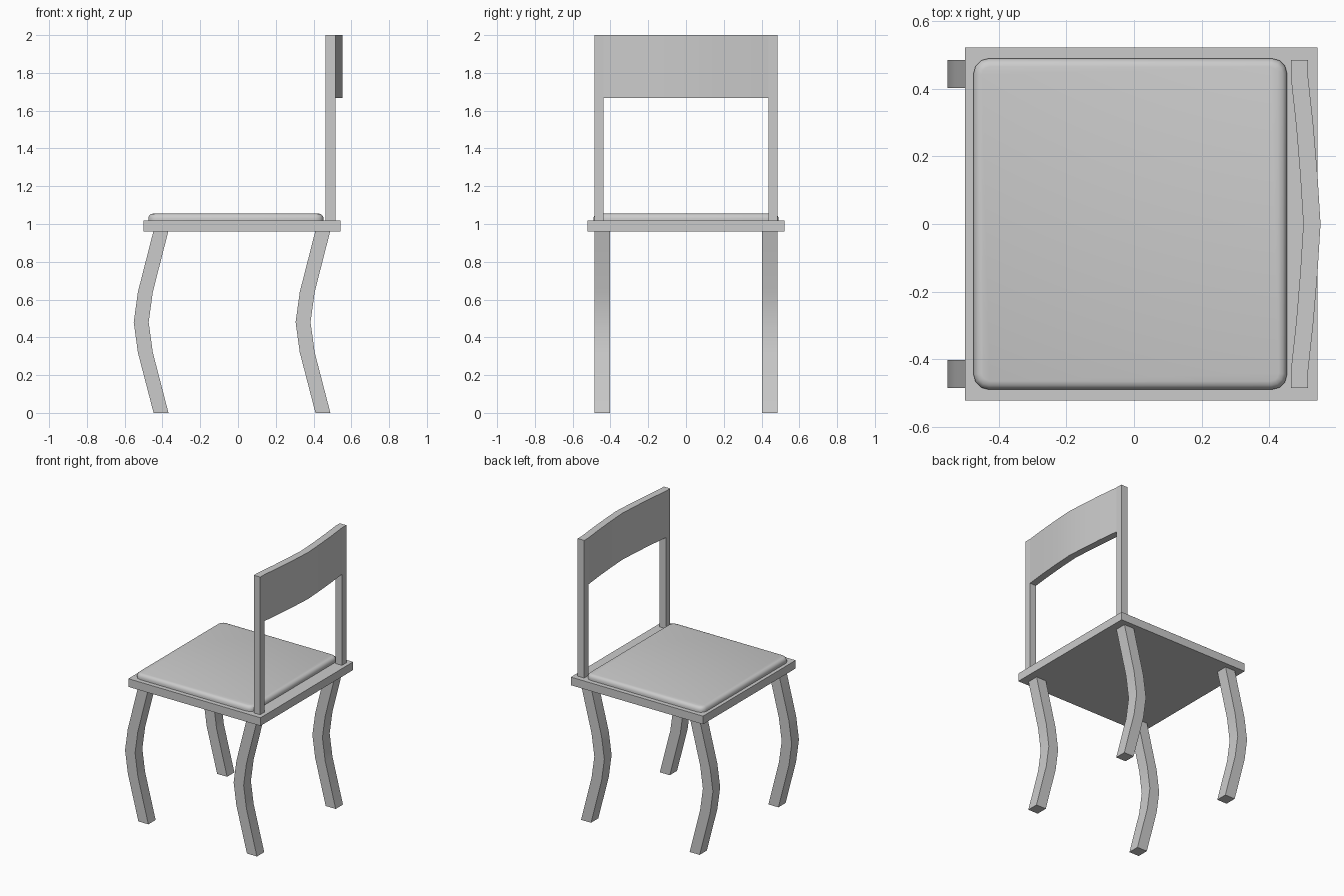
import bpy, bmesh, math

if "Cube" in bpy.data.objects:
    bpy.data.objects.remove(bpy.data.objects["Cube"])


def finish(name, bm, smooth=None):
    bmesh.ops.recalc_face_normals(bm, faces=bm.faces)
    mesh = bpy.data.meshes.new(name)
    bm.to_mesh(mesh)
    bm.free()
    obj = bpy.data.objects.new(name, mesh)
    bpy.context.collection.objects.link(obj)
    if smooth:
        bpy.ops.object.select_all(action='DESELECT')
        obj.select_set(True)
        bpy.context.view_layer.objects.active = obj
        bpy.ops.object.shade_smooth_by_angle(angle=math.radians(smooth))
    return obj


def box_bm(lo, hi):
    bm = bmesh.new()
    bmesh.ops.create_cube(bm, size=1)
    for v in bm.verts:
        for i in range(3):
            v.co[i] = lo[i] if v.co[i] < 0 else hi[i]
    return bm


def sweep(name, rings, smooth):
    """Skin a list of four-cornered rings into a closed bar."""
    bm = bmesh.new()
    rows = [[bm.verts.new(p) for p in ring] for ring in rings]
    for a, b in zip(rows, rows[1:]):
        for i in range(4):
            j = (i + 1) % 4
            bm.faces.new((a[i], a[j], b[j], b[i]))
    bm.faces.new(rows[0])
    bm.faces.new(rows[-1])
    return finish(name, bm, smooth)


# Curved legs: one bowed profile repeated at four corners
profile = [(-0.447, 0), (-0.53, 0.32), (-0.552, 0.48), (-0.53, 0.64), (-0.447, 0.965)]
for row, dx in (("front", 0), ("rear", 0.857)):
    for side, y in (("right", -0.485), ("left", 0.403)):
        rings = [[(x + dx, y, z), (x + dx + 0.079, y, z),
                  (x + dx + 0.079, y + 0.082, z), (x + dx, y + 0.082, z)]
                 for x, z in profile]
        sweep(f"{row}_{side}_leg", rings, 25)

# Seat board
finish("seat", box_bm((-0.5, -0.522, 0.96), (0.543, 0.522, 1.018)))

# Cushion: rounded corners, then a rounded top rim
bm = box_bm((-0.475, -0.49, 1.015), (0.453, 0.49, 1.055))
edges = [e for e in bm.edges if abs(e.verts[0].co.z - e.verts[1].co.z) > 0.01]
bmesh.ops.bevel(bm, geom=edges, offset=0.045, segments=3, profile=0.5, affect='EDGES')
edges = [e for e in bm.edges if all(v.co.z > 1.05 for v in e.verts)]
bmesh.ops.bevel(bm, geom=edges, offset=0.025, segments=3, profile=0.5, affect='EDGES')
finish("cushion", bm, 50)

# Back posts
for side, y in (("right", -0.485), ("left", 0.437)):
    finish(f"back_{side}_post", box_bm((0.464, y, 1.015), (0.515, y + 0.048, 2.0)))

# Bowed backrest panel
half = [(0.437, 0.515), (0.29, 0.531), (0.145, 0.543)]
bow = [(-y, x) for y, x in half] + [(0, 0.552)] + half[::-1]
rings = [[(x - 0.051, y, 1.668), (x, y, 1.668), (x, y, 2.0), (x - 0.051, y, 2.0)]
         for y, x in bow]
sweep("backrest_panel", rings, 25)
